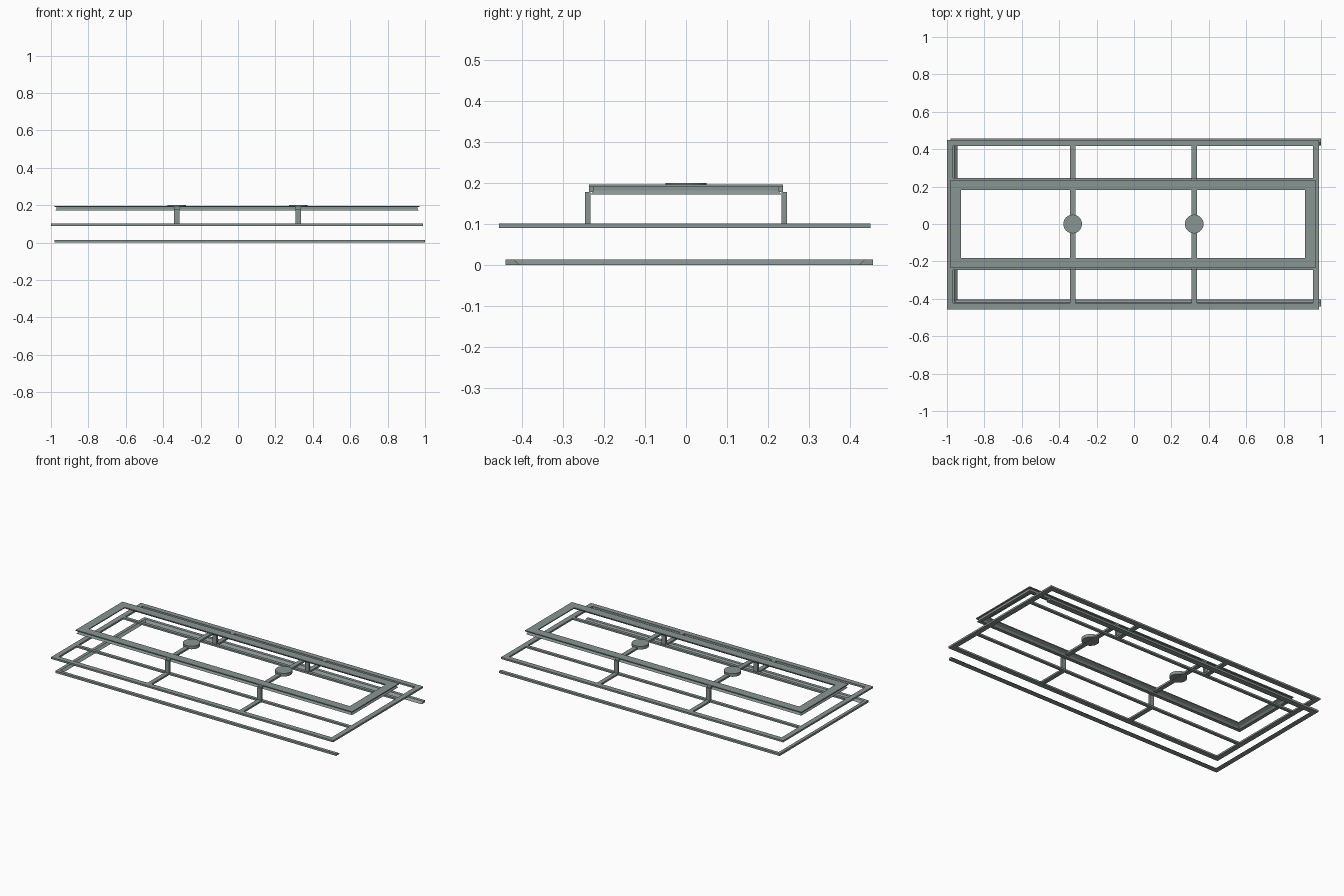
import bpy, bmesh, math

if "Cube" in bpy.data.objects:
    bpy.data.objects.remove(bpy.data.objects["Cube"])

metal = bpy.data.materials.new("grey_green_metal")
metal.diffuse_color = (0.25, 0.30, 0.29, 1)
metal.use_nodes = True
metal.node_tree.nodes["Principled BSDF"].inputs["Base Color"].default_value = metal.diffuse_color


def finish(bm, name):
    bmesh.ops.recalc_face_normals(bm, faces=bm.faces)
    me = bpy.data.meshes.new(name)
    bm.to_mesh(me)
    bm.free()
    me.materials.append(metal)
    ob = bpy.data.objects.new(name, me)
    bpy.context.collection.objects.link(ob)
    return ob


def mitred_frame(name, x0, x1, y0, y1, profile, open_end=False):
    """Sweep a closed (inset, z) profile round a rectangle, optionally open at +x."""
    bm = bmesh.new()
    corners = [(x1, y0, -1, 1), (x0, y0, 1, 1), (x0, y1, 1, -1), (x1, y1, -1, -1)]
    loops = []
    for x, y, sx, sy in corners:
        if open_end and x == x1:
            sx = 0
        loops.append([bm.verts.new((x + sx * d, y + sy * d, z)) for d, z in profile])
    n = len(profile)
    for i in range(3 if open_end else 4):
        a, b = loops[i], loops[(i + 1) % 4]
        for k in range(n):
            m = (k + 1) % n
            bm.faces.new((a[k], a[m], b[m], b[k]))
    if open_end:
        bm.faces.new(loops[0])
        bm.faces.new(loops[3])
    return finish(bm, name)


def box(name, x0, x1, y0, y1, z0, z1):
    bm = bmesh.new()
    bmesh.ops.create_cube(bm, size=1)
    for v in bm.verts:
        v.co = ((x0 + x1) / 2 + v.co.x * (x1 - x0),
                (y0 + y1) / 2 + v.co.y * (y1 - y0),
                (z0 + z1) / 2 + v.co.z * (z1 - z0))
    return finish(bm, name)


# Lower trim: three-sided, bevelled, open at the right end
mitred_frame("lower_trim", -0.98, 1.0, -0.44, 0.456,
             [(0, 0), (0.035, 0), (0.02, 0.013), (0, 0.013)], open_end=True)

# Middle frame
mitred_frame("middle_frame", -1.0, 0.99, -0.456, 0.45,
             [(0, 0.09), (0.033, 0.09), (0.033, 0.101), (0, 0.101)])

# Inner long rails that carry the posts
for s, side in ((-1, "front"), (1, "back")):
    box(side + "_inner_rail", -0.97, 0.96, s * 0.235 - 0.01, s * 0.235 + 0.01, 0.09, 0.101)

# Upper frame: wide top flange over a stepped lower lip
mitred_frame("upper_frame", -0.98, 0.97, -0.236, 0.236,
             [(0, 0.19), (0.01, 0.19), (0.01, 0.181), (0.004, 0.171), (0.025, 0.171),
              (0.035, 0.181), (0.055, 0.190), (0.055, 0.196), (0, 0.196)])

# Stepped cross supports with a round plate in the middle
for i, x in enumerate((-0.328, 0.322)):
    tag = ("left", "right")[i]
    w = 0.014
    for s, side in ((-1, "front"), (1, "back")):
        a, b = sorted((s * 0.225, s * 0.43))
        box(f"{tag}_{side}_arm", x - w, x + w, a, b, 0.09, 0.101)
        a, b = sorted((s * 0.233, s * 0.246))
        box(f"{tag}_{side}_post", x - w, x + w, a, b, 0.10, 0.178)
    box(f"{tag}_top_bar", x - w, x + w, -0.236, 0.236, 0.178, 0.19)
    bm = bmesh.new()
    bmesh.ops.create_cone(bm, cap_ends=True, segments=32, radius1=0.05, radius2=0.05, depth=0.02)
    bmesh.ops.translate(bm, verts=bm.verts, vec=(x, 0, 0.19))
    finish(bm, tag + "_round_plate")
